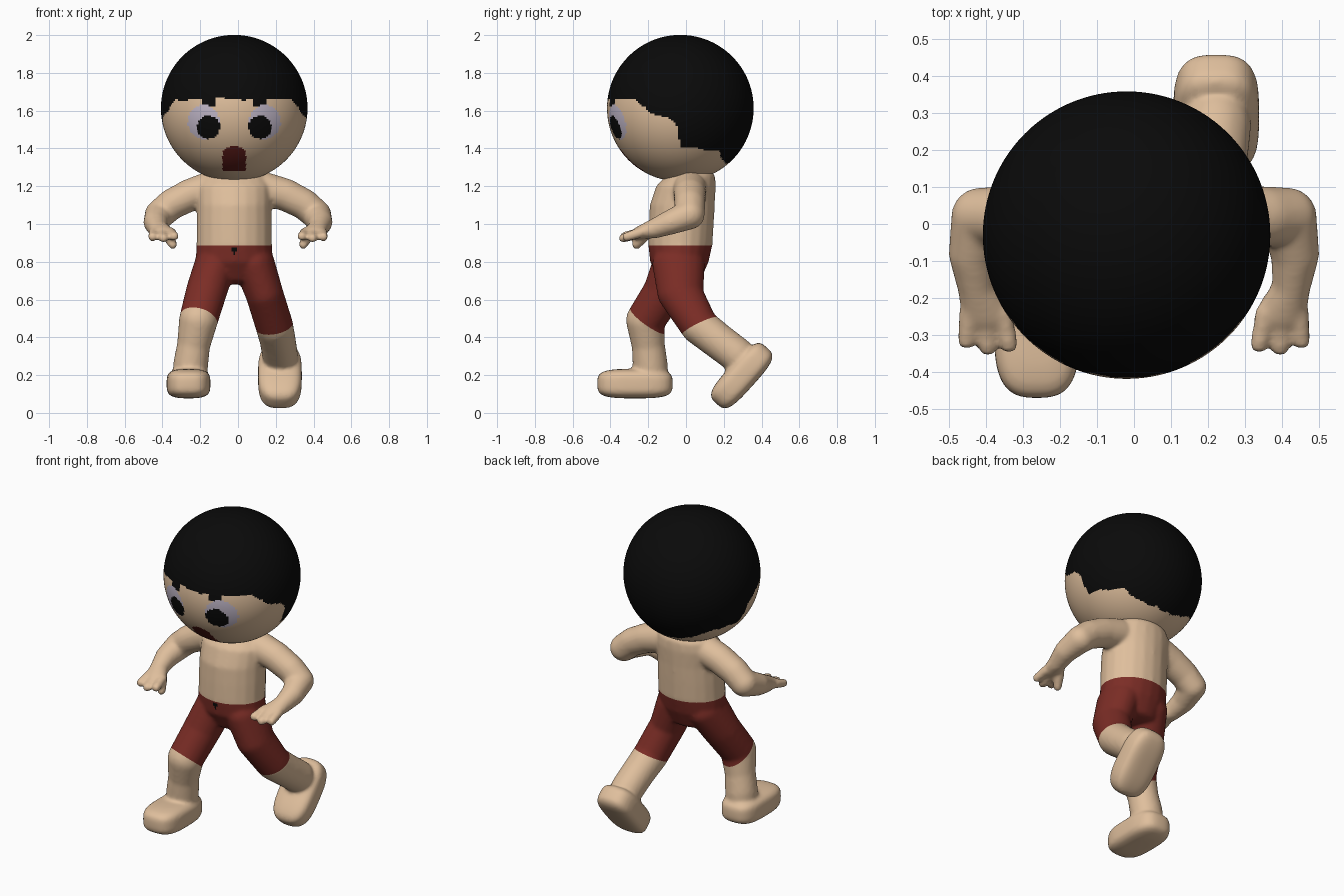
import bpy, bmesh, math
from mathutils import Vector, Matrix

if "Cube" in bpy.data.objects:
    bpy.data.objects.remove(bpy.data.objects["Cube"])


def mat(name, r, g, b):
    m = bpy.data.materials.new(name)
    m.diffuse_color = (r, g, b, 1)
    m.use_nodes = True
    m.node_tree.nodes["Principled BSDF"].inputs["Base Color"].default_value = m.diffuse_color
    return m


SKIN, HAIR, RED, MOUTH, WHITE = range(5)
MATS = [mat("skin", .74, .52, .335), mat("black", .003, .003, .003),
        mat("shorts red", .2, .026, .019), mat("mouth red", .11, .012, .01),
        mat("eye white", .55, .49, .6)]


def make_object(name, bm):
    me = bpy.data.meshes.new(name)
    bm.to_mesh(me)
    bm.free()
    ob = bpy.data.objects.new(name, me)
    bpy.context.collection.objects.link(ob)
    for m in MATS:
        me.materials.append(m)
    return ob


# unit directions used for every rounded section
tmp = bmesh.new()
bmesh.ops.create_icosphere(tmp, subdivisions=3, radius=1)
DIRS = [v.co.copy() for v in tmp.verts]
tmp.free()


def chain(bm, sections):
    """Hull each pair of neighbouring ellipsoids: (x, y, z, rx[, ry, rz])."""
    balls = []
    for s in sections:
        r = s[3:] if len(s) == 6 else (s[3],) * 3
        balls.append([Vector(s[:3]) + Vector((d.x * r[0], d.y * r[1], d.z * r[2])) for d in DIRS])
    for a, b in zip(balls, balls[1:]):
        bmesh.ops.convex_hull(bm, input=[bm.verts.new(p) for p in a + b])


def foot(bm, centre, angle):
    """Rounded block foot, tilted about x."""
    res = bmesh.ops.create_uvsphere(bm, u_segments=48, v_segments=32, radius=1)
    rot = Matrix.Rotation(angle, 3, 'X')
    for v in res["verts"]:
        c = [math.copysign(abs(k) ** e, k) for k, e in zip(v.co, (.68, .62, .5))]
        v.co = Vector(centre) + rot @ Vector((c[0] * .116, c[1] * .2, c[2] * .078))


body = bmesh.new()
# torso
chain(body, [(-.02, -.03, .71, .15, .11, .03), (-.02, -.035, .8, .205, .155, .03),
             (-.02, -.03, .89, .2, .17, .02), (-.02, -.025, 1.0, .2, .172, .02),
             (-.02, -.02, 1.1, .198, .172, .02), (-.02, .0, 1.2, .2, .158, .03),
             (-.02, .025, 1.25, .175, .13, .04), (-.02, .0, 1.32, .1, .1, .03)])
# arms and hands
for s in (-1, 1):
    chain(body, [(s * .15 - .01, .02, 1.185, .09), (s * .25, .02, 1.155, .086),
                 (s * .35, .02, 1.105, .082), (s * .415, .02, 1.05, .079),
                 (s * .435, -.08, 1.01, .066), (s * .425, -.17, .975, .052),
                 (s * .4, -.24, .955, .066, .045, .034)])
    for x0, x1, y1, z1 in ((.355, .338, -.325, .935), (.4, .395, -.332, .925), (.445, .452, -.315, .932)):
        chain(body, [(s * x0, -.24, .955, .028), (s * x1, y1, z1, .025)])
    chain(body, [(s * .375, -.21, .945, .03), (s * .345, -.262, .89, .025)])
# stepping leg
chain(body, [(-.12, -.04, .79, .11, .14, .1), (-.165, -.11, .65, .11, .115, .1),
             (-.21, -.215, .49, .103), (-.235, -.2, .36, .088), (-.25, -.19, .26, .093),
             (-.256, -.185, .17, .09)])
foot(body, (-.262, -.27, .155), 0)
# trailing leg
chain(body, [(.085, -.04, .79, .11, .14, .1), (.14, -.03, .63, .1, .122, .1),
             (.193, .07, .46, .1), (.21, .165, .385, .096), (.222, .265, .31, .095),
             (.222, .31, .24, .08)])
foot(body, (.222, .295, .197), math.radians(48))
bmesh.ops.delete(body, geom=[v for v in body.verts if not v.link_faces], context='VERTS')
body = make_object("body_and_shorts", body)

# fuse the body into one smooth skin
rm = body.modifiers.new("fuse", 'REMESH')
rm.mode, rm.voxel_size = 'VOXEL', .01
sm = body.modifiers.new("soften", 'SMOOTH')
sm.factor, sm.iterations = .5, 9
bpy.context.view_layer.objects.active = body
for name in ("fuse", "soften"):
    bpy.ops.object.modifier_apply(modifier=name)

# cut clean waist and hem lines, then colour the shorts
WAIST = (Vector((0, 0, .885)), Vector((0, 0, 1)))
HEM_R = (Vector((-.21, -.22, .5)), Vector((-.0096, -.024, -.032)).normalized())
HEM_L = (Vector((.195, .07, .46)), Vector((.0065, .017, -.035)).normalized())
bm = bmesh.new()
bm.from_mesh(body.data)
for p, n in (WAIST, HEM_R, HEM_L):
    bmesh.ops.bisect_plane(bm, geom=bm.verts[:] + bm.edges[:] + bm.faces[:], plane_co=p, plane_no=n)
for f in bm.faces:
    c = f.calc_center_median()
    p, n = HEM_R if c.x < -.02 else HEM_L
    hand = abs(c.x) > .27 and c.z > .8
    f.material_index = SKIN
    if c.z < .885 and (c - p).dot(n) < 0 and not hand:
        f.material_index = RED
        # drawstring
        if c.y < -.1 and .83 < c.z < .872 and abs(c.x + .02) < (.016 if c.z > .85 else .009):
            f.material_index = HAIR
    f.smooth = True
body.data.materials.clear()
for m in MATS:
    body.data.materials.append(m)
bm.to_mesh(body.data)
bm.free()

# head with painted hair, eyes and mouth
HC, HR = Vector((-.02, -.03, 1.613)), .388
HAIRLINE = [(-.5, 1.665), (-.26, 1.655), (-.2, 1.6), (-.12, 1.565), (-.05, 1.53),
            (-.03, 1.41), (.17, 1.385), (.21, 1.32), (.5, 1.29)]


def hairline(y):
    for (y0, z0), (y1, z1) in zip(HAIRLINE, HAIRLINE[1:]):
        if y <= y1:
            return z0 + (z1 - z0) * (y - y0) / (y1 - y0)
    return HAIRLINE[-1][1]


def head_colour(c):
    x, front = abs(c.x - HC.x), c.y < HC.y
    if front:
        if math.hypot(x - .137, c.z - 1.512) < .061:
            return HAIR
        if math.hypot((x - .162) / .084, (c.z - 1.54) / .09) < 1:
            return WHITE
        top = 1.35 + .06 * math.sqrt(max(0, 1 - (x / .064) ** 4))
        if x < .062 and 1.28 < c.z < top:
            return MOUTH
        # brow tufts
        if .095 < x < .17 and c.z > 1.625:
            return HAIR
    wave = .008 * math.sin(c.x * 50) * math.sin(c.y * 37 + c.x * 23)
    return HAIR if c.z > hairline(c.y) + wave else SKIN


bm = bmesh.new()
bmesh.ops.create_uvsphere(bm, u_segments=192, v_segments=128, radius=HR,
                          matrix=Matrix.Translation(HC))
for f in bm.faces:
    f.material_index = head_colour(f.calc_center_median())
    f.smooth = True
make_object("head", bm)
